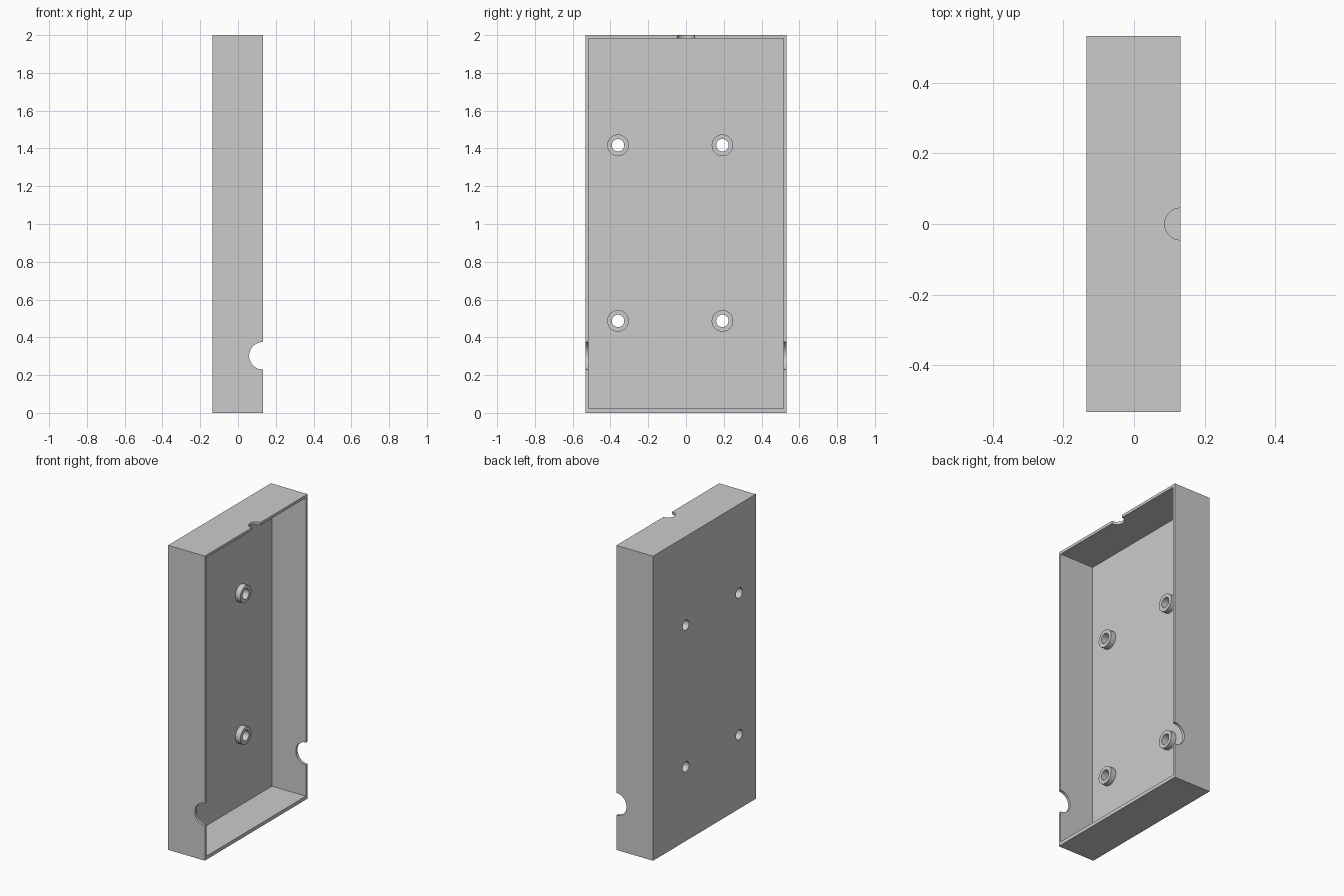
import bpy
import math
from mathutils import Vector

if "Cube" in bpy.data.objects:
    bpy.data.objects.remove(bpy.data.objects["Cube"], do_unlink=True)

# Overall dimensions
BACK, RIM = -0.134, 0.132
HALF_W, HEIGHT = 0.533, 2.0
WALL, BOTTOM, FLOOR = 0.018, 0.023, 0.02
HOLE_R, BOSS_R, BOSS_H = 0.033, 0.057, 0.036
FLOOR_X = BACK + FLOOR

grey = bpy.data.materials.new("plain_grey")
grey.use_nodes = True
grey.diffuse_color = (0.6, 0.6, 0.6, 1)
grey.node_tree.nodes["Principled BSDF"].inputs["Base Color"].default_value = (0.6, 0.6, 0.6, 1)


def box(name, low, high):
    low, high = Vector(low), Vector(high)
    bpy.ops.mesh.primitive_cube_add(size=1, location=(low + high) / 2)
    ob = bpy.context.object
    ob.name = name
    ob.scale = high - low
    bpy.ops.object.transform_apply(location=True, rotation=True, scale=True)
    return ob


def rod(name, centre, radius, length, axis):
    rotation = {"x": (0, math.pi / 2, 0), "y": (math.pi / 2, 0, 0), "z": (0, 0, 0)}[axis]
    bpy.ops.mesh.primitive_cylinder_add(vertices=48, radius=radius, depth=length,
                                        location=centre, rotation=rotation)
    ob = bpy.context.object
    ob.name = name
    bpy.ops.object.transform_apply(location=True, rotation=True, scale=True)
    return ob


def cut(target, cutter):
    mod = target.modifiers.new("cut", "BOOLEAN")
    mod.operation, mod.solver, mod.object = "DIFFERENCE", "EXACT", cutter
    bpy.context.view_layer.objects.active = target
    bpy.ops.object.modifier_apply(modifier=mod.name)
    bpy.data.objects.remove(cutter, do_unlink=True)


def finish(ob):
    ob.data.materials.clear()
    ob.data.materials.append(grey)
    bpy.ops.object.select_all(action="DESELECT")
    ob.select_set(True)
    bpy.context.view_layer.objects.active = ob
    bpy.ops.object.shade_smooth_by_angle(angle=math.radians(30))


# Open tray with thin walls
tray = box("tray", (BACK, -HALF_W, 0), (RIM, HALF_W, HEIGHT))
cut(tray, box("cavity", (FLOOR_X, -HALF_W + WALL, BOTTOM),
              (RIM + 0.1, HALF_W - WALL, HEIGHT - WALL)))

# Half-round cable notches in both side walls and the top wall
cut(tray, rod("side_notch", (RIM, 0, 0.302), 0.073, 1.4, "y"))
cut(tray, rod("top_notch", (RIM, 0, HEIGHT), 0.045, 0.2, "z"))

# Screw holes, each with a raised ring on the tray floor
for side, y in (("right", -0.36), ("left", 0.193)):
    for level, z in (("lower", 0.487), ("upper", 1.417)):
        cut(tray, rod("hole", (BACK, y, z), HOLE_R, 0.2, "x"))
        boss = rod(f"{level}_{side}_screw_boss", (FLOOR_X + BOSS_H / 2, y, z),
                   BOSS_R, BOSS_H, "x")
        cut(boss, rod("hole", (FLOOR_X, y, z), HOLE_R, 0.2, "x"))
        finish(boss)

finish(tray)
